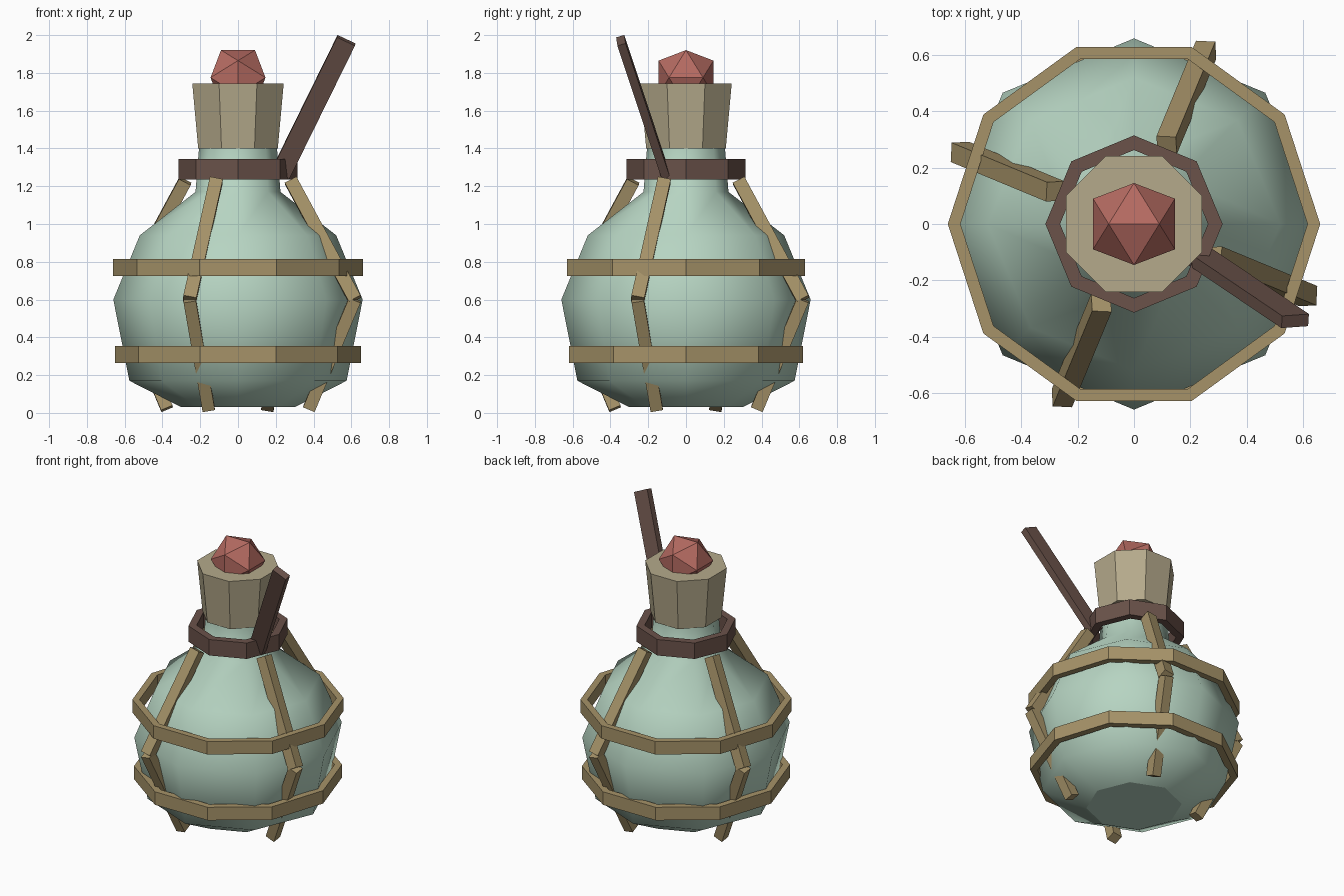
import bpy, bmesh, math
from mathutils import Vector, Matrix

if "Cube" in bpy.data.objects:
    bpy.data.objects.remove(bpy.data.objects["Cube"])


def material(name, rgb):
    m = bpy.data.materials.new(name)
    m.diffuse_color = (*rgb, 1)
    m.use_nodes = True
    m.node_tree.nodes["Principled BSDF"].inputs["Base Color"].default_value = m.diffuse_color
    return m


GLASS = material("pale green glass", (0.47, 0.66, 0.54))
STRAP = material("tan strap", (0.38, 0.29, 0.14))
CORK = material("cork", (0.46, 0.40, 0.26))
DARK = material("dark wood", (0.145, 0.085, 0.068))
GEM = material("red gem", (0.46, 0.145, 0.12))


def finish(name, bm, mat):
    bmesh.ops.recalc_face_normals(bm, faces=bm.faces)
    me = bpy.data.meshes.new(name)
    bm.to_mesh(me)
    bm.free()
    me.materials.append(mat)
    ob = bpy.data.objects.new(name, me)
    bpy.context.collection.objects.link(ob)
    return ob


def lathe(name, profile, sides, mat, turn=0.0, closed=False):
    """Revolve (radius, z) points; closed makes a hoop, otherwise the ends are capped."""
    bm = bmesh.new()
    rings = []
    for r, z in profile:
        angles = [turn + math.tau * i / sides for i in range(sides)]
        rings.append([bm.verts.new((r * math.cos(a), r * math.sin(a), z)) for a in angles])
    pairs = list(zip(rings, rings[1:]))
    if closed:
        pairs.append((rings[-1], rings[0]))
    else:
        bm.faces.new(rings[0])
        bm.faces.new(rings[-1])
    for lo, hi in pairs:
        for i in range(sides):
            j = (i + 1) % sides
            bm.faces.new((lo[i], lo[j], hi[j], hi[i]))
    return finish(name, bm, mat)


def hoop(name, r_in, r_out, z0, z1, sides, mat):
    return lathe(name, [(r_in, z0), (r_out, z0), (r_out, z1), (r_in, z1)], sides, mat, closed=True)


def bar(name, a, b, wx, wy, mat):
    """Box running from a to b."""
    a, b = Vector(a), Vector(b)
    d = b - a
    rot = Vector((0, 0, 1)).rotation_difference(d).to_matrix().to_4x4()
    bm = bmesh.new()
    bmesh.ops.create_cube(bm, size=1, matrix=Matrix.Translation((a + b) / 2) @ rot
                          @ Matrix.Diagonal((wx, wy, d.length, 1)))
    return finish(name, bm, mat)


# Bottle body: smooth sides, flat base
body = lathe("bottle_body", [(0.30, 0.03), (0.575, 0.17), (0.66, 0.60), (0.52, 0.94),
                             (0.225, 1.17), (0.205, 1.42)], 8, GLASS)
for p in body.data.polygons:
    p.use_smooth = len(p.vertices) == 4

# Stopper
lathe("cork_stopper", [(0.228, 1.40), (0.262, 1.745)], 8, CORK, turn=math.pi / 8)

# Gem: icosahedron from three crossed rectangles
bm = bmesh.new()
for s in (-1, 1):
    for t in (-1, 1):
        u, v = 0.09 * s, 0.1455 * t
        for co in ((u, 0, v), (v, u, 0), (0, v, u)):
            bm.verts.new(Vector(co) + Vector((0, 0, 1.775)))
bmesh.ops.convex_hull(bm, input=bm.verts)
finish("gem", bm, GEM)

# Hoops around belly and neck
hoop("upper_hoop", 0.617, 0.662, 0.725, 0.815, 10, STRAP)
hoop("lower_hoop", 0.605, 0.652, 0.265, 0.355, 10, STRAP)
hoop("neck_ring", 0.263, 0.315, 1.235, 1.345, 8, DARK)

# Slanted straps, one on every other side of the body
for i in range(4):
    a = math.pi / 8 + i * math.pi / 2 + math.pi / 4

    def at(r, z):
        return (r * math.cos(a), r * math.sin(a), z)
    bar(f"upper_strap_{i + 1}", at(0.67, 0.60), at(0.303, 1.228), 0.07, 0.07, STRAP)
    bar(f"lower_strap_{i + 1}", at(0.407, 0.022), at(0.67, 0.60), 0.066, 0.066, STRAP)

# Loose stick tucked in the neck ring
bar("stick", (0.225, -0.11, 1.265), (0.573, -0.345, 1.972), 0.105, 0.045, DARK)
